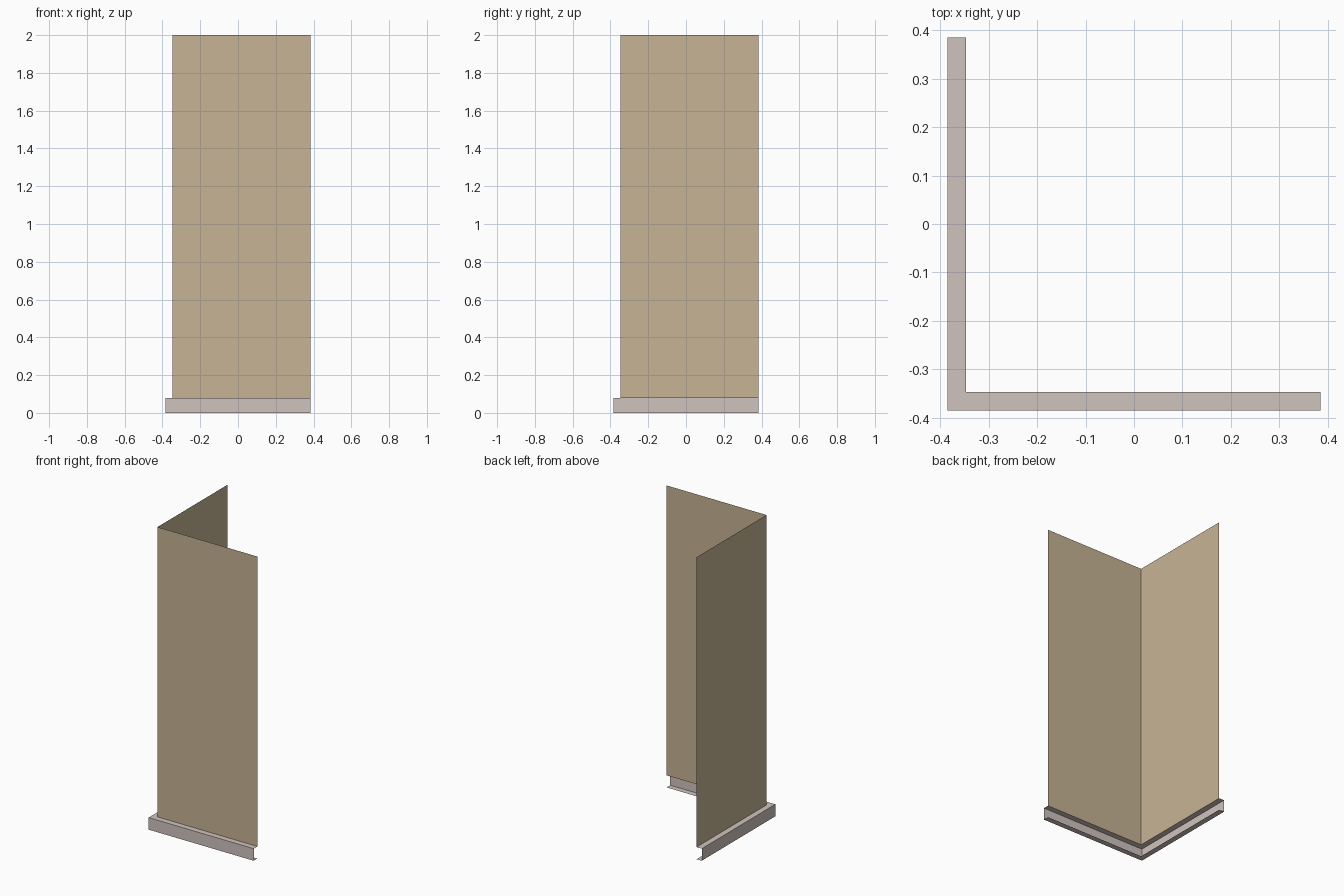
import bpy
import bmesh

cube = bpy.data.objects.get("Cube")
if cube:
    bpy.data.objects.remove(cube, do_unlink=True)

HALF = 0.385      # outer reach of the skirting
WALL = 0.347      # distance of the wall sheets from the centre
TRIM_H = 0.08     # skirting height
TOP = 2.0


def make_material(name, rgb):
    mat = bpy.data.materials.new(name)
    mat.use_nodes = True
    colour = (*rgb, 1.0)
    mat.diffuse_color = colour
    bsdf = mat.node_tree.nodes["Principled BSDF"]
    bsdf.inputs["Base Color"].default_value = colour
    bsdf.inputs["Roughness"].default_value = 0.8
    return mat


def corner_sweep(name, profile, mat):
    """Sweep an (offset, z) profile along the L-shaped corner with a mitred bend."""
    bm = bmesh.new()
    rows = []
    for o, z in profile:
        path = [(-o, HALF), (-o, -o), (HALF, -o)]
        rows.append([bm.verts.new((x, y, z)) for x, y in path])
    for low, high in zip(rows, rows[1:]):
        for i in range(2):
            bm.faces.new((low[i], low[i + 1], high[i + 1], high[i]))
    mesh = bpy.data.meshes.new(name)
    bm.to_mesh(mesh)
    bm.free()
    mesh.materials.append(mat)
    obj = bpy.data.objects.new(name, mesh)
    bpy.context.collection.objects.link(obj)
    return obj


tan = make_material("tan_wall", (0.565, 0.456, 0.301))
grey = make_material("pale_warm_grey", (0.631, 0.552, 0.509))

# Two thin wall sheets meeting at the corner
corner_sweep("corner_wall", [(WALL, TRIM_H), (WALL, TOP)], tan)

# Channel-shaped skirting: bottom lip, outer face, top lip
corner_sweep("skirting_channel",
             [(WALL, 0.0), (HALF, 0.0), (HALF, TRIM_H), (WALL, TRIM_H)], grey)
